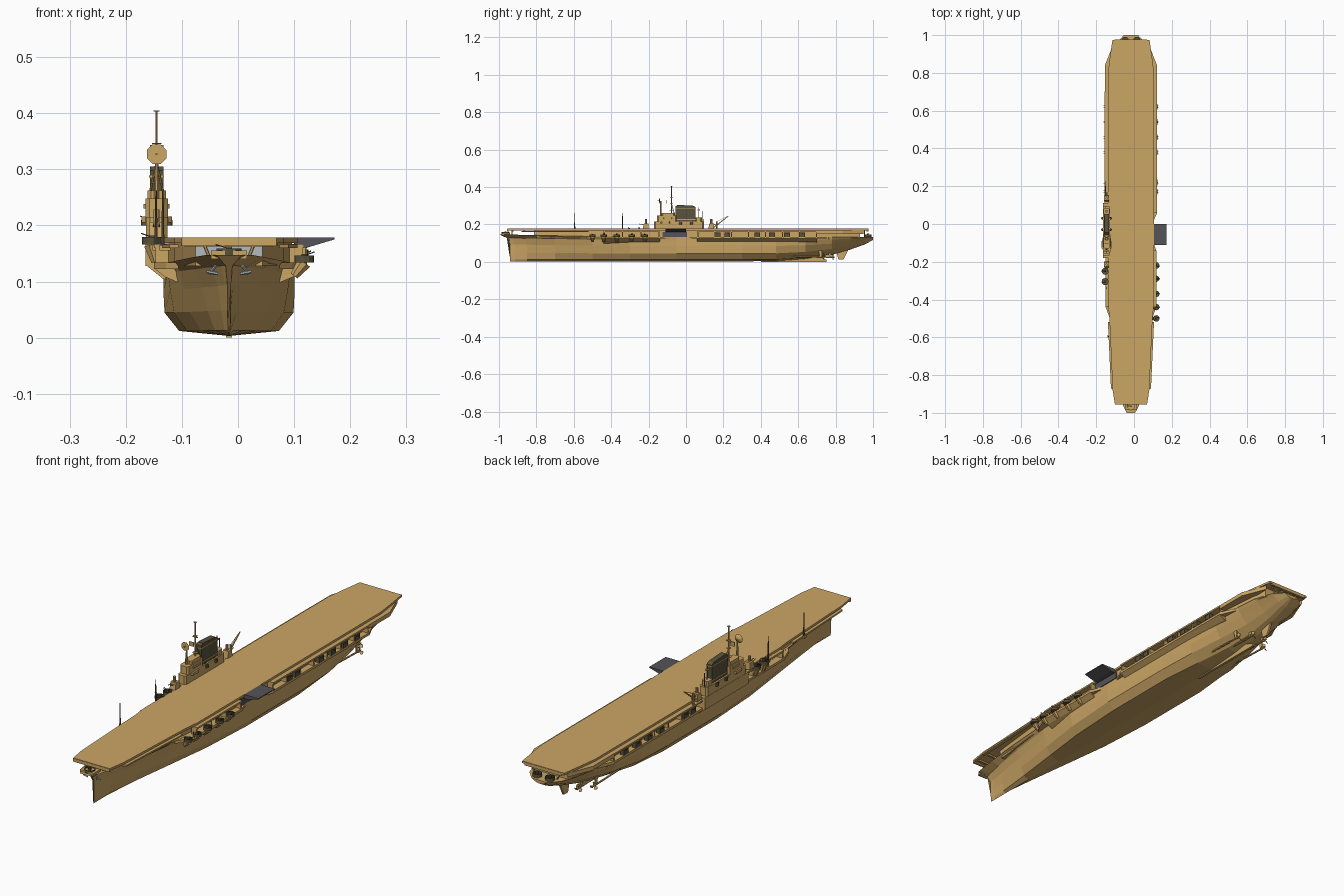
import bpy, bmesh, math
from mathutils import Vector

CX = -0.016   # hull centreline

def mat(name, c):
    m = bpy.data.materials.new(name)
    m.diffuse_color = (*c, 1)
    return m

TAN = mat("tan", (0.60, 0.38, 0.13))
DARK = mat("dark_olive", (0.10, 0.085, 0.045))
GREY = mat("dark_grey", (0.09, 0.09, 0.10))
PALE = mat("pale_grey", (0.45, 0.50, 0.52))

def make(name, bm, m):
    bmesh.ops.recalc_face_normals(bm, faces=bm.faces)
    me = bpy.data.meshes.new(name)
    bm.to_mesh(me)
    bm.free()
    me.materials.append(m)
    ob = bpy.data.objects.new(name, me)
    bpy.context.collection.objects.link(ob)
    return ob

def loft(name, rings, m=TAN):
    bm = bmesh.new()
    vs = [[bm.verts.new(p) for p in r] for r in rings]
    n = len(vs[0])
    for a, b in zip(vs, vs[1:]):
        for i in range(n):
            j = (i + 1) % n
            bm.faces.new((a[i], a[j], b[j], b[i]))
    bm.faces.new(vs[0])
    bm.faces.new(vs[-1])
    return make(name, bm, m)

def prism(name, pts, axis, lo, hi, m=TAN):
    put = {'x': lambda p, t: (t, *p), 'y': lambda p, t: (p[0], t, p[1]), 'z': lambda p, t: (*p, t)}[axis]
    return loft(name, [[put(p, t) for p in pts] for t in (lo, hi)], m)

def box(name, x0, x1, y0, y1, z0, z1, m=TAN):
    return prism(name, [(x0, y0), (x1, y0), (x1, y1), (x0, y1)], 'z', z0, z1, m)

def rod(name, a, b, r, m=TAN, n=6, r2=None):
    a, b = Vector(a), Vector(b)
    d = b - a
    q = d.to_track_quat('Z', 'Y')
    ring = lambda c, s: [c + q @ Vector((s * math.cos(t), s * math.sin(t), 0))
                         for t in [2 * math.pi * (i + .5) / n for i in range(n)]]
    return loft(name, [ring(a, r), ring(b, r if r2 is None else r2)], m)

def tub(name, x, y, z, r=0.016, h=0.012):
    # open ring shield with a twin gun inside
    c = lambda s, t: [(x + s * math.cos(k * math.pi / 6), y + s * math.sin(k * math.pi / 6), t) for k in range(12)]
    loft(name, [c(r * .8, z), c(r, z), c(r, z + h), c(r * .86, z + h), c(r * .86, z + .003), c(.002, z + .003)], DARK)
    box(name + "_gun", x - .005, x + .005, y - .005, y + .005, z, z + h + .003, DARK)
    s = 1 if x > CX else -1
    for o in (-.003, .003):
        rod(name + "_barrel", (x, y + o, z + h), (x + s * r * 1.1, y + o, z + h + .007), .001, DARK)

def strip(name, rows, z0, z1, m=TAN):
    # symmetric plan outline from (y, half width)
    pts = [(CX + w, y) for y, w in rows] + [(CX - w, y) for y, w in reversed(rows)]
    return prism(name, pts, 'z', z0, z1, m)

# Hull: y, upper y shift, keel z, top z, half widths at five levels
stations = [
    (-.940, -.060, .003, .147, (.002, .003, .003, .006, .022)),
    (-.915, -.045, .003, .147, (.003, .005, .007, .014, .043)),
    (-.850, -.015, .003, .144, (.008, .014, .020, .032, .060)),
    (-.700, 0, .003, .140, (.025, .038, .048, .060, .080)),
    (-.500, 0, .003, .136, (.050, .070, .080, .088, .099)),
    (-.300, 0, .003, .133, (.075, .098, .105, .109, .113)),
    (-.050, 0, .003, .132, (.089, .115, .117, .117, .117)),
    (.300, 0, .003, .132, (.089, .115, .117, .117, .117)),
    (.480, 0, .004, .132, (.072, .108, .115, .117, .117)),
    (.640, 0, .016, .132, (.045, .086, .106, .113, .115)),
    (.780, 0, .038, .132, (.028, .060, .088, .105, .110)),
    (.880, 0, .066, .132, (.022, .048, .070, .090, .100)),
    (.960, 0, .095, .132, (.018, .038, .055, .066, .075)),
    (1.00, 0, .118, .132, (.010, .022, .028, .034, .038)),
]
rings = []
for y, dy, kz, tz, w in stations:
    f = (tz - kz) / .130
    zs = [kz + .009 * f, kz + .042 * f, kz + .082 * f, kz + .113 * f, tz]
    ys = [y, y, y, y + dy * .3, y + dy]
    half = list(zip(w, ys, zs))
    rings.append([(CX, y, kz)] + [(CX + a, b, c) for a, b, c in half]
                 + [(CX - a, b, c) for a, b, c in reversed(half)])
loft("hull", rings)
prism("skeg", [(.40, .0), (.75, .0), (.75, .012), (.70, .03), (.40, .02)], 'x', CX - .005, CX + .005)

# Running gear
prism("rudder", [(.80, .07), (.87, .07), (.842, .012), (.815, .012)], 'x', CX - .004, CX + .004)
for s in (-1, 1):
    for off, y in ((.032, .785), (.068, .735)):
        x = CX + s * off
        rod("propeller_shaft", (x, y - .24, .032), (x, y, .025), .004)
        prism("shaft_strut", [(y - .03, .08), (y - .01, .08), (y - .008, .025), (y - .02, .025)], 'x', x - .002, x + .002)
        rod("propeller_hub", (x, y - .008, .025), (x, y + .012, .025), .005, r2=.002)
        for k in range(3):
            t = math.pi / 2 + k * math.tau / 3
            c, n = Vector((math.cos(t), 0, math.sin(t))), Vector((-math.sin(t), .6, math.cos(t)))
            p = Vector((x, y, .025))
            loft("propeller_blade", [[p + c * .003 + n * .002, p + c * .013 + n * .007, p + c * .019, p + c * .013 - n * .007,
                                      p + c * .003 - n * .002],
                                     [q + Vector((0, .0015, 0)) for q in (p + c * .003 + n * .002, p + c * .013 + n * .007, p + c * .019,
                                                                          p + c * .013 - n * .007, p + c * .003 - n * .002)]])

# Hangar and flight deck
strip("hangar", [(-.80, .060), (-.60, .082), (-.40, .098), (-.10, .112), (.70, .112), (.86, .098), (.93, .085)], .128, .171)
strip("hangar_front_wall", [(-.812, .060), (-.799, .060)], .143, .168, PALE)
strip("flight_deck", [(-.955, .085), (-.88, .097), (-.50, .114), (-.42, .122), (.80, .122), (.88, .112), (.975, .098)], .169, .178)
for y in (-.956, .966):
    strip("deck_round_down", [(y, .085), (y + .01, .086)], .163, .176)
for y in (-.93, -.87):
    strip("deck_support_beam", [(y, .08), (y + .008, .08)], .162, .170)
for s in (-1, 1):
    X = lambda d: CX + s * d
    rod("bow_deck_post", (X(.035), -.93, .143), (X(.045), -.93, .168), .003)
    rod("stern_deck_post", (X(.05), .955, .13), (X(.07), .955, .168), .003)
    # Catwalks and gun sponsons
    prism("bow_catwalk", [(X(.09), -.88), (X(.106), -.87), (X(.122), -.52), (X(.108), -.52)], 'z', .160, .166)
    prism("stern_catwalk", [(X(.11), .70), (X(.138), .70), (X(.138), .84), (X(.122), .88), (X(.095), .95), (X(.09), .88)], 'z', .150, .167)
    for y0, y1, d in ((.06, .70, .139), (-.44, -.14, .134)):
        wedge = [(X(.09), .098), (X(.114), .108), (X(d), .124), (X(d), .134), (X(.09), .134)]
        prism("gun_sponson", wedge, 'y', y0, y1)
        prism("sponson_end", [(X(.09), y0 - .09), (X(.112), y0 - .06), (X(d), y0), (X(.09), y0)], 'z', .122, .134)
        prism("sponson_tail", [(X(.09), y1 + .09), (X(.112), y1 + .06), (X(d), y1), (X(.09), y1)], 'z', .122, .134)
        box("catwalk", min(X(.11), X(d)), max(X(.11), X(d)), y0, y1, .160, .167)
        k = int((y1 - y0) / .08)
        for i in range(k + 1):
            y = y0 + (y1 - y0 - .006) * i / k
            box("catwalk_bracket", min(X(.108), X(d - .003)), max(X(.108), X(d - .003)), y, y + .006, .134, .161)
    # Twin-gun mounts along the sides
    for y in (.17, .22, .38, .46, .54, .62):
        x = X(.130)
        prism("gun_house", [(x - .010, y - .015), (x + .010, y - .015), (x + .012, y), (x + .010, y + .015), (x - .010, y + .015)],
              'z', .134, .157, DARK)
        for o in (-.005, .005):
            rod("gun_barrel", (x, y + o, .150), (x + s * .016, y + o, .154), .0013, DARK)
    # Anchors
    rod("anchor_shank", (X(.024), -.955, .128), (X(.034), -.945, .114), .003, PALE)
    rod("anchor_flukes", (X(.020), -.95, .114), (X(.040), -.95, .118), .003, PALE)
    tub("stern_tub", X(.030), .972, .132, .019, .014)
for y in (-.22, -.29, -.37, -.44, -.50):
    tub("port_tub", .118, y, .134, .017)
    rod("port_tub_base", (.100, y, .110), (.118, y, .134), .008, n=8, r2=.014)
for y in (-.25, -.305):
    tub("starboard_tub", -.152, y, .166, .019, .013)
    rod("starboard_tub_base", (-.145, y, .135), (-.152, y, .166), .010, n=8, r2=.017)
tub("bow_tub", CX, -.965, .147, .022, .012)
box("bow_gun_platform", CX - .032, CX + .032, -.985, -.94, .140, .155)

# Deck-edge elevator
prism("side_elevator", [(.10, .178), (.172, .178), (.172, .175), (.125, .161), (.10, .161)], 'y', -.11, .0, GREY)
box("elevator_opening", .09, .1025, -.125, .005, .134, .161, GREY)

# Island
box("island_sponson", -.165, -.12, -.18, .11, .128, .178)
prism("island_sponson_underside", [(-.165, .130), (-.12, .130), (-.12, .100), (-.134, .105)], 'y', -.18, .11)
IX = -.145
def isl(name, w, y0, y1, z0, z1, m=TAN):
    c = min(.007, w * .4)
    prism(name, [(IX - w + c, y0), (IX + w - c, y0), (IX + w, y0 + c), (IX + w, y1 - c), (IX + w - c, y1),
                 (IX - w + c, y1), (IX - w, y1 - c), (IX - w, y0 + c)], 'z', z0, z1, m)
isl("island_base", .019, -.17, .095, .176, .215)
isl("bridge", .020, -.155, -.05, .213, .248)
isl("bridge_wing_lower", .027, -.135, -.085, .205, .216)
isl("bridge_wing_upper", .023, -.125, -.07, .230, .238)
isl("bridge_roof", .0165, -.13, -.06, .246, .262)
isl("aft_deckhouse", .016, .05, .085, .213, .236)
for y in (-.03, .03):
    for s in (-1, 1):
        tub("island_gun", IX + s * .020, y, .200, .008, .010)
# Funnel with slanted cap
prism("funnel", [(-.055, .213), (.052, .213), (.052, .292), (.040, .300), (-.045, .305), (-.055, .298)], 'x', IX - .012, IX + .012, DARK)
for z in (.225, .285):
    box("funnel_band", IX - .0135, IX + .0135, -.057, .054, z, z + .004)
# Main mast with platforms and radar
rod("main_mast", (IX, -.078, .25), (IX, -.078, .405), .0022)
for s in (-1, 1):
    rod("mast_leg", (IX + s * .014, -.060, .25), (IX, -.078, .312), .002)
for z, r in ((.275, .011), (.312, .009), (.345, .009), (.403, .006)):
    rod("mast_platform", (IX, -.078, z), (IX, -.078, z + .002), r, n=8)
box("mast_yard", IX - .012, IX + .012, -.08, -.076, .340, .343)
box("mast_radar", IX - .010, IX + .010, -.104, -.101, .312, .330)
# Radar dish on its own post
rod("dish_post", (IX, -.135, .246), (IX, -.135, .325), .005, n=8, r2=.003)
rod("dish", (IX, -.145, .327), (IX, -.138, .327), .019, n=8, r2=.007)
rod("dish_feed", (IX, -.153, .327), (IX, -.142, .327), .002)
rod("director_post", (IX, .068, .236), (IX, .068, .292), .002)
rod("director_dish", (IX, .068, .275), (IX, .068, .279), .008, n=8)

# Deck guns fore and aft of the island
for y, s in ((-.215, -1), (.135, 1)):
    prism("deck_gun_house", [(y - .016, .176), (y + .016, .176), (y + .014, .206), (y - .010, .206)], 'x', IX - .013, IX + .013)
    rod("deck_gun_director", (IX, y, .206), (IX, y, .228), .006, n=8)
    for o in (-.005, .005):
        rod("deck_gun_barrel", (IX + o, y, .196), (IX + o, y + s * .035, .203), .0016)

# Crane and radio masts
rod("crane_post", (IX - .005, .165, .15), (IX - .005, .165, .215), .005, n=8)
rod("crane_boom", (IX - .005, .15, .185), (IX - .005, .228, .246), .005, n=4, r2=.002)
rod("crane_stay", (IX - .005, .165, .215), (IX - .005, .225, .245), .001)
for x, y in ((-.134, -.595), (-.146, -.34), (-.150, .09)):
    rod("radio_mast", (x, y, .155), (x, y, .262 if y < 0 else .272), .0035, DARK, r2=.0015)
    box("radio_mast_foot", x - .006, x + .014, y - .007, y + .007, .155, .165)
